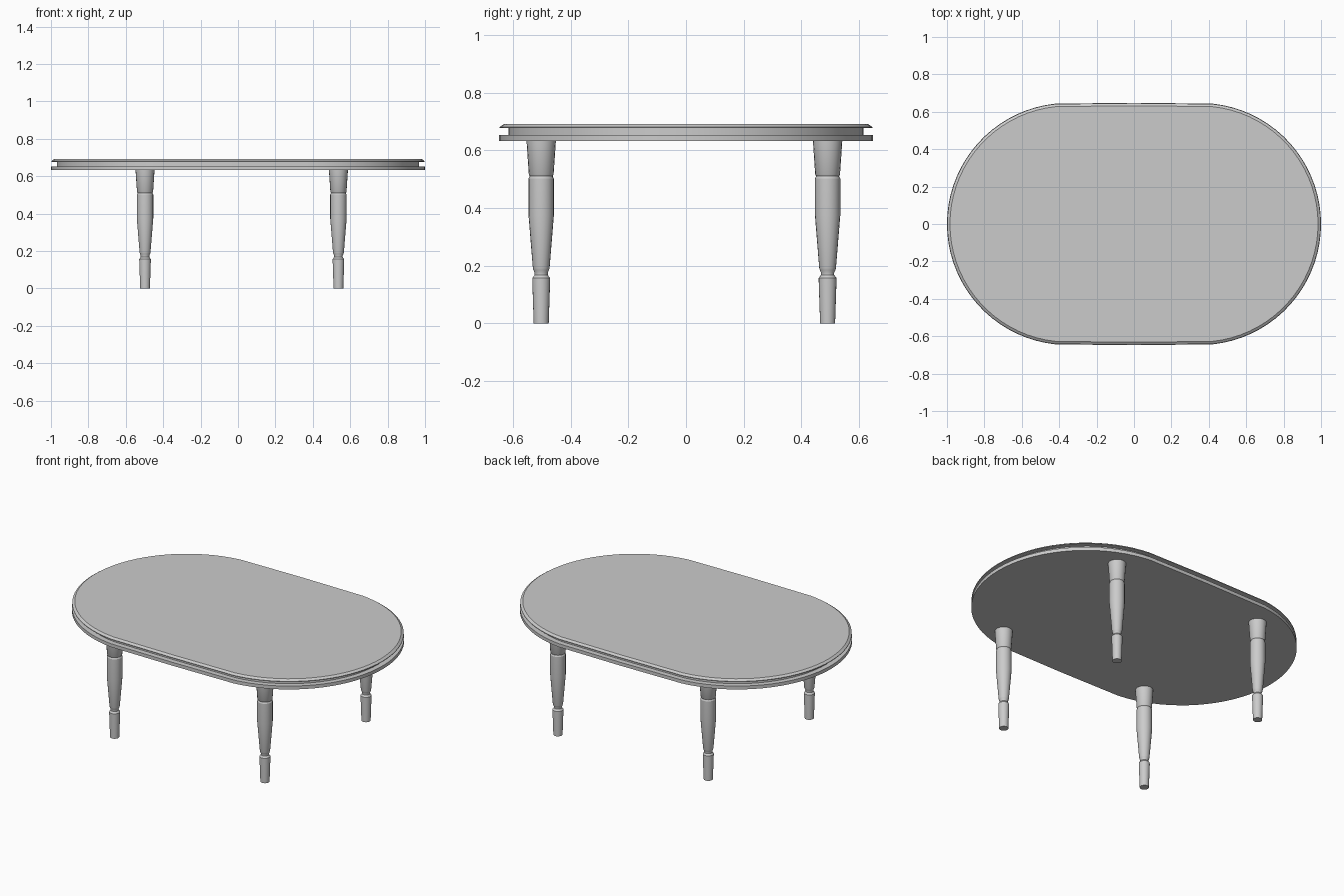
import bpy, bmesh
from math import sin, cos, pi, radians

if "Cube" in bpy.data.objects:
    bpy.data.objects.remove(bpy.data.objects["Cube"])


def loft(name, rings, location=(0, 0, 0)):
    """Skin a stack of equal-length rings and cap both ends."""
    bm = bmesh.new()
    loops = [[bm.verts.new(p) for p in ring] for ring in rings]
    n = len(loops[0])
    for a, b in zip(loops, loops[1:]):
        for i in range(n):
            j = (i + 1) % n
            bm.faces.new((a[i], a[j], b[j], b[i]))
    bm.faces.new(loops[0][::-1])
    bm.faces.new(loops[-1])
    bmesh.ops.recalc_face_normals(bm, faces=bm.faces[:])
    mesh = bpy.data.meshes.new(name)
    bm.to_mesh(mesh)
    bm.free()
    obj = bpy.data.objects.new(name, mesh)
    obj.location = location
    bpy.context.collection.objects.link(obj)
    bpy.context.view_layer.objects.active = obj
    bpy.ops.object.select_all(action='DESELECT')
    obj.select_set(True)
    bpy.ops.object.shade_smooth_by_angle(angle=radians(30))
    return obj


def oval(inset, z, steps=36):
    """Rounded-end outline, inset from the full 2 x 1.296 size."""
    centre, r = 0.353, 0.647 - inset
    end = radians(84)
    right = [(centre + r * cos(t), r * sin(t), z)
             for t in (-end + 2 * end * i / steps for i in range(steps + 1))]
    left = [(-x, -y, z) for x, y, z in right]
    return right + [(0, r + 0.001, z)] + left + [(0, -r - 0.001, z)]


def circle(r, z, sides=20):
    return [(r * cos(2 * pi * i / sides), r * sin(2 * pi * i / sides), z)
            for i in range(sides)]


# Table top: lower slab, recessed band, bevelled upper slab
top_profile = [(0, 0.632), (0, 0.653), (0.032, 0.653), (0.032, 0.677),
               (0.002, 0.677), (0.002, 0.681), (0.016, 0.691)]
loft("table_top", [oval(d, z) for d, z in top_profile])

# Turned legs
leg_profile = [(0.026, 0), (0.031, 0.150), (0.031, 0.157), (0.027, 0.162),
               (0.023, 0.168), (0.023, 0.176), (0.027, 0.185), (0.029, 0.192),
               (0.044, 0.375), (0.044, 0.502), (0.041, 0.507), (0.040, 0.511),
               (0.043, 0.516), (0.051, 0.634)]
for side, x in (("left", -0.497), ("right", 0.537)):
    for end, y in (("front", -0.502), ("back", 0.491)):
        loft(f"{end}_{side}_leg", [circle(r, z) for r, z in leg_profile], (x, y, 0))
